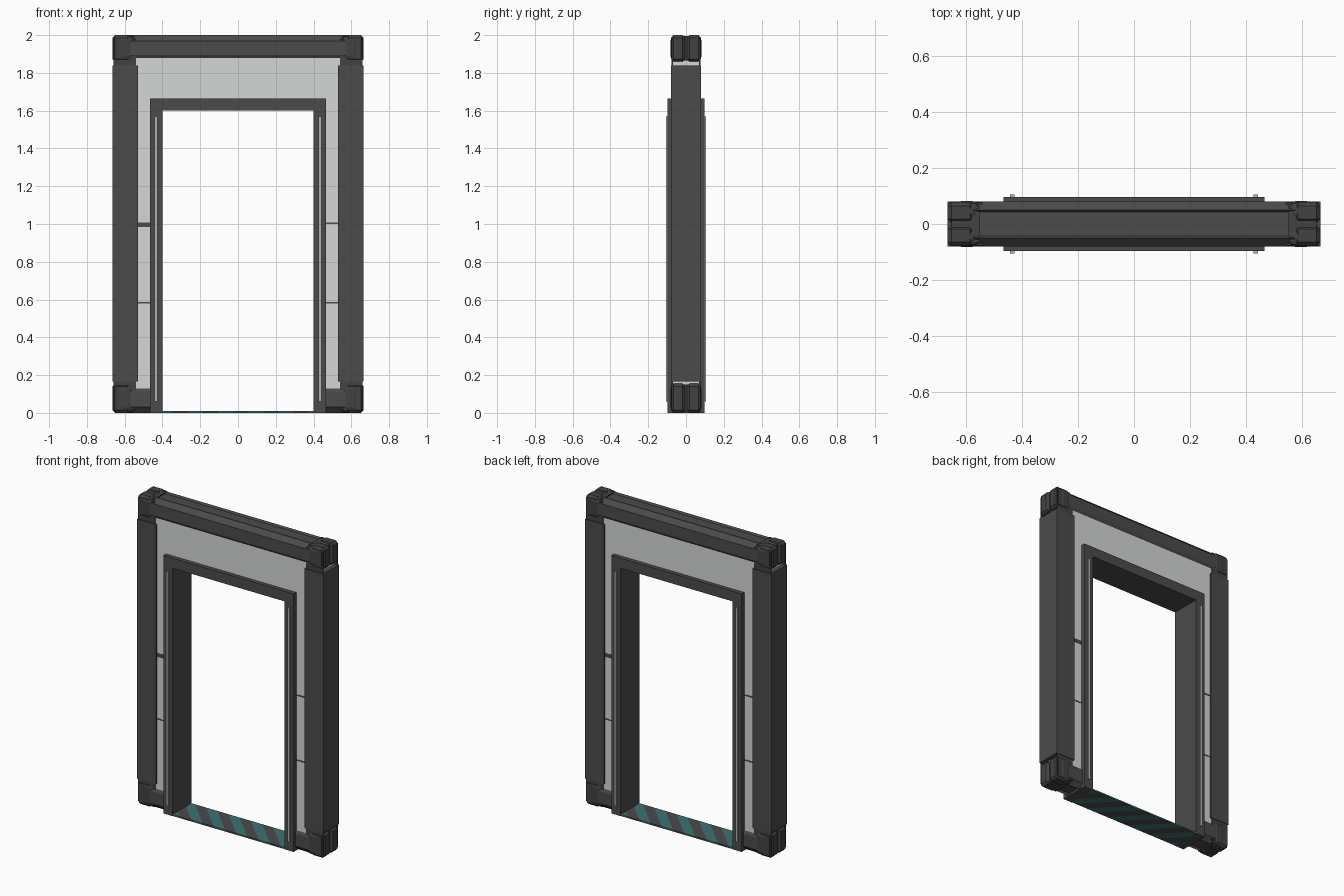
import bpy, bmesh, math
from mathutils import Vector

if "Cube" in bpy.data.objects:
    bpy.data.objects.remove(bpy.data.objects["Cube"])


def material(name, rgb):
    m = bpy.data.materials.new(name)
    m.diffuse_color = (*rgb, 1)
    m.use_nodes = True
    m.node_tree.nodes["Principled BSDF"].inputs["Base Color"].default_value = m.diffuse_color
    return m


DARK = material("dark grey", (0.07, 0.07, 0.07))
CORNER = material("corner grey", (0.055, 0.055, 0.055))
LIGHT = material("light grey", (0.66, 0.68, 0.67))
STRIP = material("strip grey", (0.45, 0.46, 0.45))
TEAL = material("teal", (0.045, 0.17, 0.165))


def finish(name, bm, mats):
    bmesh.ops.recalc_face_normals(bm, faces=bm.faces)
    me = bpy.data.meshes.new(name)
    bm.to_mesh(me)
    bm.free()
    for m in mats:
        me.materials.append(m)
    ob = bpy.data.objects.new(name, me)
    bpy.context.collection.objects.link(ob)
    return ob


def box(name, x0, x1, y0, y1, z0, z1, mat, bevel=0, segs=1):
    bm = bmesh.new()
    bmesh.ops.create_cube(bm, size=1)
    for v in bm.verts:
        v.co = Vector(((x0 + x1) / 2 + v.co.x * (x1 - x0),
                       (y0 + y1) / 2 + v.co.y * (y1 - y0),
                       (z0 + z1) / 2 + v.co.z * (z1 - z0)))
    if bevel:
        bmesh.ops.bevel(bm, geom=bm.edges[:], offset=bevel, segments=segs,
                        profile=0.5, affect='EDGES')
    return finish(name, bm, [mat])


def prism(name, pts, axis, a, b, mat):
    """Extrude a 2D outline along x (points are y,z) or y (points are x,z)."""
    bm = bmesh.new()
    make = (lambda p, t: (t, p[0], p[1])) if axis == 'x' else (lambda p, t: (p[0], t, p[1]))
    f = bm.faces.new([bm.verts.new(make(p, a)) for p in pts])
    r = bmesh.ops.extrude_face_region(bm, geom=[f])
    d = Vector((b - a, 0, 0)) if axis == 'x' else Vector((0, b - a, 0))
    bmesh.ops.translate(bm, vec=d, verts=[v for v in r['geom'] if isinstance(v, bmesh.types.BMVert)])
    return finish(name, bm, [mat])


def sided_box(name, s, x0, x1, *rest, **kw):
    """Box placed on the right (s = 1) or mirrored to the left (s = -1)."""
    return box(name, *sorted((s * x0, s * x1)), *rest, **kw)


# wall panel around the doorway
prism("wall_panel", [(-.64, .03), (-.42, .03), (-.42, 1.63), (.42, 1.63), (.42, .03),
                     (.64, .03), (.64, 1.95), (-.64, 1.95)], 'y', -.07, .07, LIGHT)

# door frame
prism("door_frame", [(-.465, 0), (-.4, 0), (-.4, 1.6), (.4, 1.6), (.4, 0),
                     (.465, 0), (.465, 1.665), (-.465, 1.665)], 'y', -.097, .097, DARK)

# beams: chamfered outside edges with a shallow channel on the outer face
half = [(.05, 0), (.08, .03), (.08, .105), (.068, .125)]
prof = [(.042, .012)] + half
prof = prof + [(-y, d) for y, d in reversed(prof)]
prism("top_beam", [(y, 2 - d) for y, d in prof], 'x', -.58, .58, DARK)
for s, side in ((-1, "left"), (1, "right")):
    prism(side + "_bottom_beam", [(y, d * 1.07) for y, d in prof], 'x', s * .44, s * .58, DARK)

    # columns
    sided_box(side + "_column", s, .53, .665, -.08, .08, .165, 1.84, DARK)

    # corner blocks, top and bottom
    for z0, z1, level in ((1.86, 2.0, "top"), (0, .155, "bottom")):
        nm = f"{side}_{level}_corner"
        sided_box(nm + "_core", s, .55, .65, -.065, .065, z0 + .005, z1 - .005, CORNER)
        p0, p1 = (1.83, 1.98) if level == "top" else (.02, .175)
        for f, face in ((-1, "front"), (1, "back")):
            ya, yb = sorted((f * .004, f * .079))
            sided_box(f"{nm}_{face}_end", s, .57, .665, ya, yb, z0, z1, CORNER, bevel=.014)
            # rounded octagonal knob
            ya, yb = sorted((f * .01, f * .082))
            knob = sided_box(f"{nm}_{face}_knob", s, .548, .643, ya, yb, z0, z1,
                             CORNER, bevel=.028, segs=2)
            # thin plate closing the gap to the column
            ya, yb = sorted((f * .069, f * .076))
            sided_box(f"{nm}_{face}_plate", s, .54, .66, ya, yb, p0, p1, CORNER)

    for f, face in ((-1, "front"), (1, "back")):
        # light strips on the door frame
        ya, yb = sorted((f * .09, f * .105))
        sided_box(f"{side}_{face}_light_strip", s, .426, .441, ya, yb, .06, 1.57, STRIP)
        # panel seams, the wide one on diagonally opposite sides
        ya, yb = sorted((f * .065, f * .0715))
        wide = .024 if s == f else .009
        sided_box(f"{side}_{face}_upper_seam", s, .46, .535, ya, yb, 1.008 - wide, 1.008, DARK)
        sided_box(f"{side}_{face}_lower_seam", s, .46, .535, ya, yb, .58, .588, DARK)

# threshold plate with diagonal stripes cut into it
bm = bmesh.new()
bmesh.ops.create_cube(bm, size=1)
for v in bm.verts:
    v.co = Vector((v.co.x * .8, v.co.y * .19, .005 + v.co.z * .01))
W = .08
for i in range(-7, 8):
    bmesh.ops.bisect_plane(bm, geom=bm.verts[:] + bm.edges[:] + bm.faces[:],
                           plane_co=((i + .5) * W, 0, 0), plane_no=(1, 1, 0))
for face in bm.faces:
    c = face.calc_center_median()
    face.material_index = math.floor((c.x + c.y) / W + .5) % 2
finish("threshold", bm, [TEAL, DARK])
